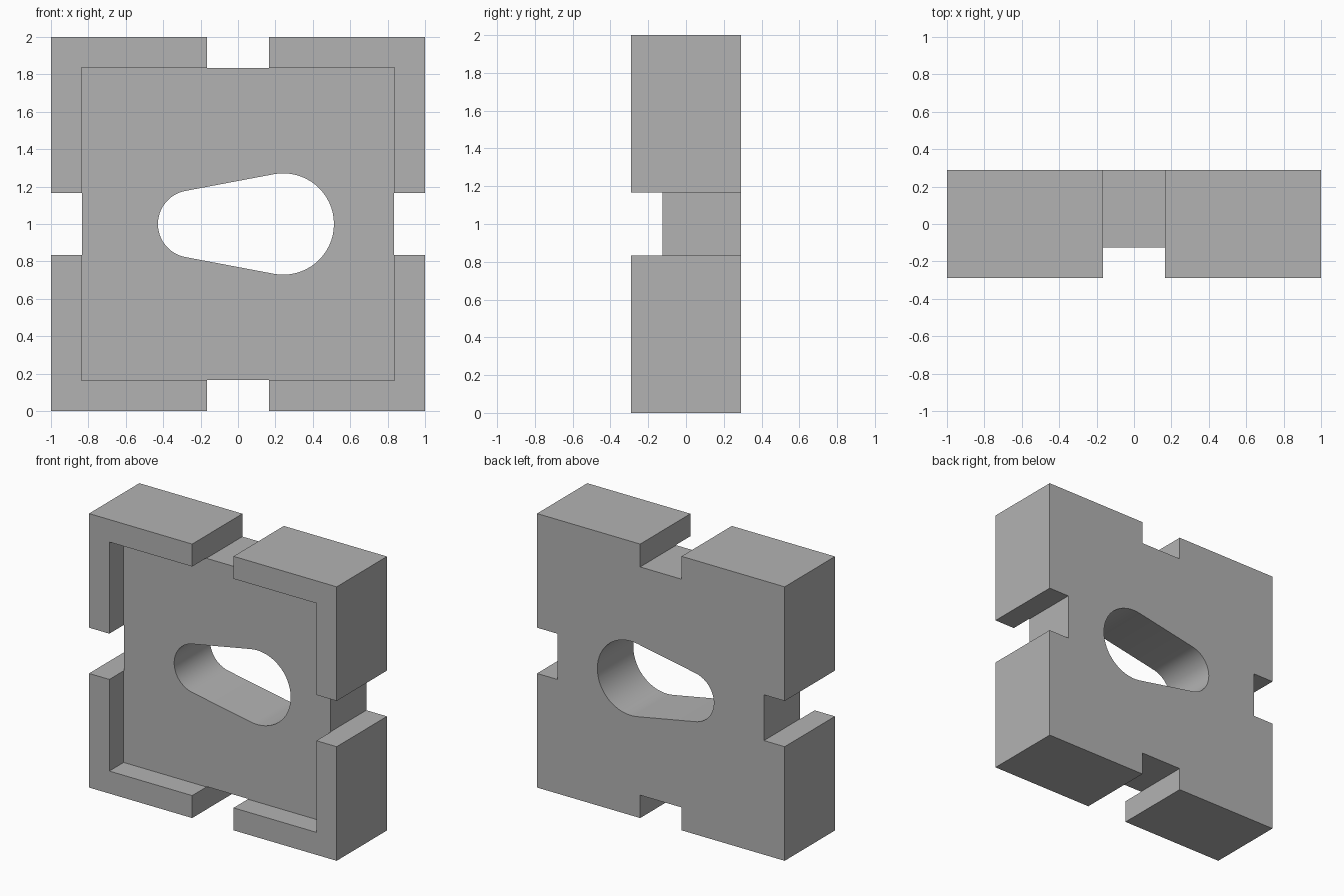
import bpy, bmesh, math

if "Cube" in bpy.data.objects:
    bpy.data.objects.remove(bpy.data.objects["Cube"], do_unlink=True)

HALF_DEPTH = 0.29
FLOOR_Y = -0.125      # front face of the recessed plate
NOTCH = 0.167         # half width of the edge notches
POCKET = 0.836        # half size of the front recess

grey = bpy.data.materials.new("plain grey")
grey.use_nodes = True
grey.diffuse_color = (0.45, 0.45, 0.45, 1)
grey.node_tree.nodes["Principled BSDF"].inputs["Base Color"].default_value = grey.diffuse_color


def prism(name, outline, y0, y1):
    """Extrude an (x, z) outline from y0 to y1."""
    bm = bmesh.new()
    face = bm.faces.new([bm.verts.new((x, y0, z)) for x, z in outline])
    extruded = bmesh.ops.extrude_face_region(bm, geom=[face])["geom"]
    moved = [v for v in extruded if isinstance(v, bmesh.types.BMVert)]
    bmesh.ops.translate(bm, verts=moved, vec=(0, y1 - y0, 0))
    bmesh.ops.recalc_face_normals(bm, faces=bm.faces)
    mesh = bpy.data.meshes.new(name)
    bm.to_mesh(mesh)
    bm.free()
    mesh.materials.append(grey)
    obj = bpy.data.objects.new(name, mesh)
    bpy.context.collection.objects.link(obj)
    return obj


def rectangle(cx, cz, hx, hz):
    return [(cx - hx, cz - hz), (cx + hx, cz - hz), (cx + hx, cz + hz), (cx - hx, cz + hz)]


def arc(cx, r, start, end, steps=32):
    angles = [start + (end - start) * i / steps for i in range(steps + 1)]
    return [(cx + r * math.cos(a), 1 + r * math.sin(a)) for a in angles]


# Square block
block = prism("notched_block", rectangle(0, 1, 1, 1), -HALF_DEPTH, HALF_DEPTH)

# Front recess
cutters = [prism("recess_cutter", rectangle(0, 1, POCKET, POCKET), -1, FLOOR_Y)]

# Notch in the middle of each side
reach = 0.2
for sx, sz in ((1, 0), (-1, 0), (0, 1), (0, -1)):
    centre = 0.833 + reach
    size = (reach, NOTCH) if sx else (NOTCH, reach)
    cutters.append(prism("notch_cutter", rectangle(sx * centre, 1 + sz * centre, *size), -1, 1))

# Tapered hole: two arcs joined by their common tangents
small_x, small_r, big_x, big_r = -0.248, 0.18, 0.242, 0.271
tangent = math.pi / 2 + math.asin((big_r - small_r) / (big_x - small_x))
hole = arc(big_x, big_r, -tangent, tangent)
hole += arc(small_x, small_r, tangent, 2 * math.pi - tangent)
cutters.append(prism("hole_cutter", hole, -1, 1))

# Cut the block
bpy.ops.object.select_all(action="DESELECT")
block.select_set(True)
bpy.context.view_layer.objects.active = block
for cutter in cutters:
    cutter.hide_render = True
    mod = block.modifiers.new("cut", "BOOLEAN")
    mod.operation = "DIFFERENCE"
    mod.solver = "EXACT"
    mod.object = cutter
    bpy.ops.object.modifier_apply(modifier=mod.name)
    bpy.data.objects.remove(cutter, do_unlink=True)

bpy.ops.object.shade_smooth_by_angle(angle=math.radians(30))
